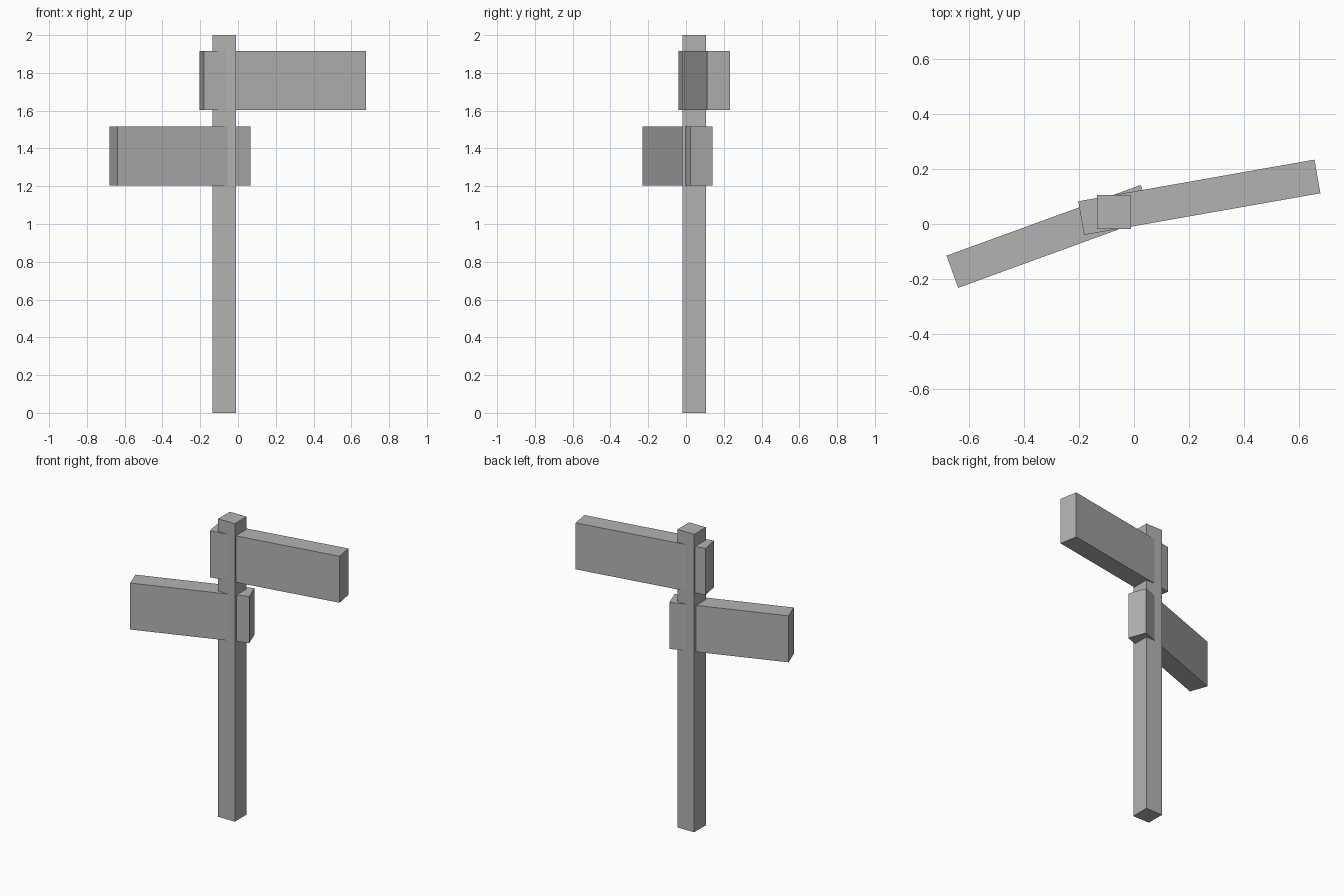
import bpy
import math

if "Cube" in bpy.data.objects:
    bpy.data.objects.remove(bpy.data.objects["Cube"])

# Single flat colour shared by all parts
grey = bpy.data.materials.new("weathered grey")
grey.diffuse_color = (0.45, 0.45, 0.45, 1.0)
grey.use_nodes = True
grey.node_tree.nodes["Principled BSDF"].inputs["Base Color"].default_value = grey.diffuse_color


def box(name, centre, size, turn=0.0):
    """Box with its size baked in, turned about the vertical axis."""
    bpy.ops.mesh.primitive_cube_add(size=1, location=centre)
    obj = bpy.context.object
    obj.name = name
    obj.scale = size
    bpy.ops.object.transform_apply(location=False, rotation=False, scale=True)
    obj.rotation_euler.z = math.radians(turn)
    obj.data.materials.append(grey)
    return obj


THICK = 0.124   # post width and board thickness
BOARD_H = 0.312

# Upright post
box("post", (-0.072, 0.043, 1.0), (THICK, THICK, 2.0))

# Direction boards, each turned a little differently
box("upper_board", (0.237, 0.097, 1.759), (0.871, THICK, BOARD_H), 10)
box("lower_board", (-0.307, -0.045, 1.359), (0.75, THICK, BOARD_H), 20)
